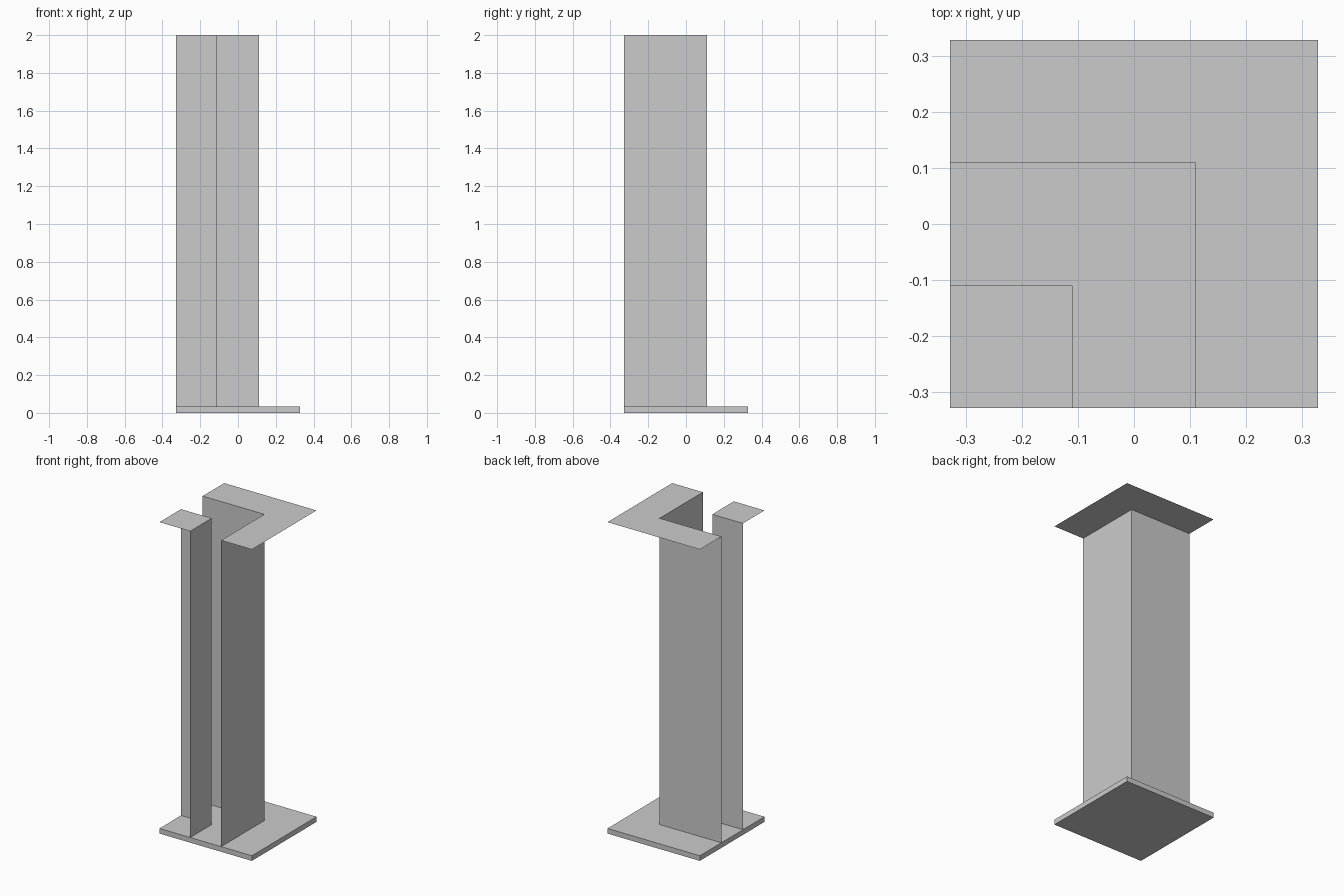
import bpy, bmesh

if "Cube" in bpy.data.objects:
    bpy.data.objects.remove(bpy.data.objects["Cube"])

E = 0.328   # half width of the tile
C = 0.11    # half width of the open corner passage
FLOOR, TOP = 0.033, 2.0


def make_object(name, bm):
    mesh = bpy.data.meshes.new(name)
    bm.to_mesh(mesh)
    bm.free()
    obj = bpy.data.objects.new(name, mesh)
    bpy.context.collection.objects.link(obj)
    return obj


def wall_with_cap(name, bend, cap):
    """Thin bent wall around a corner, joined to a flat ledge at the top.
    The first three cap points follow the wall, from front to left edge."""
    bm = bmesh.new()
    top = [bm.verts.new((x, y, TOP)) for x, y in bend + cap]
    low = [bm.verts.new((x, y, FLOOR)) for x, y in bend]
    bm.faces.new(top)
    for i in range(2):
        bm.faces.new((low[i], low[i + 1], top[i + 1], top[i]))
    bmesh.ops.recalc_face_normals(bm, faces=bm.faces)
    if sum(f.normal.z for f in bm.faces) < 0:
        bmesh.ops.reverse_faces(bm, faces=bm.faces)
    return make_object(name, bm)


# Solid square floor slab
bm = bmesh.new()
bmesh.ops.create_cube(bm, size=1)
bmesh.ops.scale(bm, vec=(2 * E, 2 * E, FLOOR), verts=bm.verts)
bmesh.ops.translate(bm, vec=(0, 0, FLOOR / 2), verts=bm.verts)
make_object("floor_slab", bm)

# Outer wall of the passage with its L-shaped top ledge
wall_with_cap("outer_corner_wall",
              [(C, -E), (C, C), (-E, C)],
              [(-E, E), (E, E), (E, -E)])

# Inner corner wall with its small square top
wall_with_cap("inner_corner_wall",
              [(-C, -E), (-C, -C), (-E, -C)],
              [(-E, -E)])
